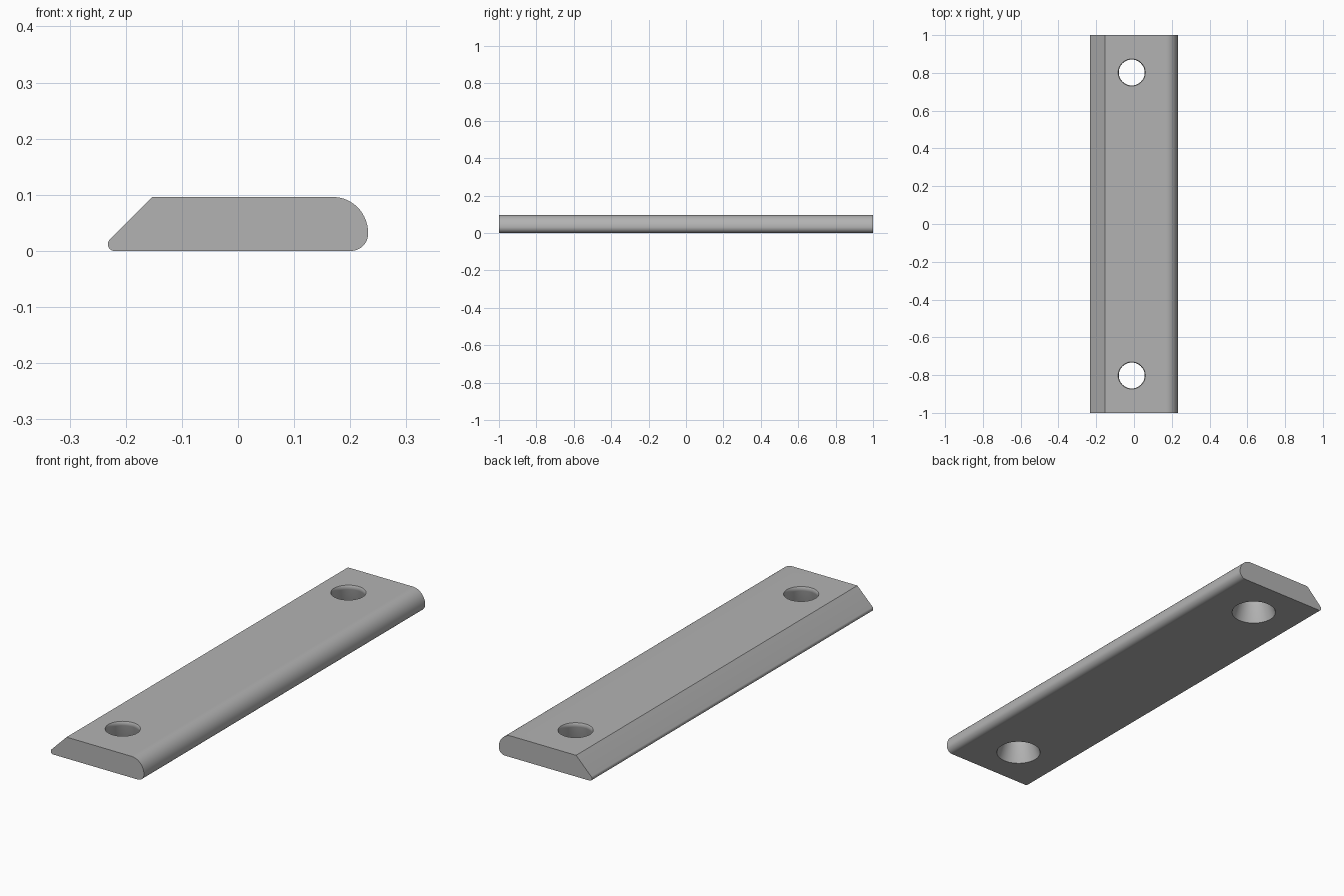
import bpy, bmesh, math

if "Cube" in bpy.data.objects:
    bpy.data.objects.remove(bpy.data.objects["Cube"])

LENGTH, TOP = 2.0, 0.096
HOLE_X, HOLE_Y = -0.012, 0.802

grey = bpy.data.materials.new("plain grey")
grey.diffuse_color = (0.45, 0.45, 0.45, 1)
grey.use_nodes = True
grey.node_tree.nodes["Principled BSDF"].inputs["Base Color"].default_value = grey.diffuse_color


def arc(cx, cz, r, a0, a1, n, rz=None):
    """Points along an arc, angles in degrees."""
    rz = rz or r
    angles = [math.radians(a0 + (a1 - a0) * i / n) for i in range(n + 1)]
    return [(cx + r * math.cos(a), cz + rz * math.sin(a)) for a in angles]


# Bar cross-section: round nose on the right, chamfer with a small round tip on the left
profile = arc(0.201, 0.031, 0.031, -90, 0, 12)
profile += arc(0.17, 0.031, 0.062, 0, 90, 20, TOP - 0.031)[1:]
profile += [(-0.153, TOP)]
profile += arc(-0.22, 0.012, 0.012, 135, 270, 10)

bm = bmesh.new()
face = bm.faces.new([bm.verts.new((x, -LENGTH / 2, z)) for x, z in profile])
ext = bmesh.ops.extrude_face_region(bm, geom=[face])
bmesh.ops.translate(bm, vec=(0, LENGTH, 0),
                    verts=[v for v in ext["geom"] if isinstance(v, bmesh.types.BMVert)])
bmesh.ops.recalc_face_normals(bm, faces=bm.faces)
mesh = bpy.data.meshes.new("bar")
bm.to_mesh(mesh)
bm.free()
bar = bpy.data.objects.new("bar", mesh)
bpy.context.collection.objects.link(bar)
mesh.materials.append(grey)

# Screw holes: wide at the underside, narrowing to a softly rounded upper lip
rings = [(0.0975, -0.01), (0.095, 0.0), (0.069, 0.078), (0.0685, 0.083),
         (0.069, 0.088), (0.070, 0.092), (0.072, TOP), (0.072, TOP + 0.02)]
SEG = 48


def hole_cutter(y):
    bm = bmesh.new()
    loops = [[bm.verts.new((HOLE_X + r * math.cos(2 * math.pi * i / SEG),
                            y + r * math.sin(2 * math.pi * i / SEG), z))
              for i in range(SEG)] for r, z in rings]
    for lo, hi in zip(loops, loops[1:]):
        for i in range(SEG):
            j = (i + 1) % SEG
            bm.faces.new((lo[i], lo[j], hi[j], hi[i]))
    bm.faces.new(loops[0][::-1])
    bm.faces.new(loops[-1])
    me = bpy.data.meshes.new("hole_cutter")
    bm.to_mesh(me)
    bm.free()
    me.materials.append(grey)
    ob = bpy.data.objects.new("hole_cutter", me)
    bpy.context.collection.objects.link(ob)
    ob.hide_render = True
    return ob


bpy.context.view_layer.objects.active = bar
bar.select_set(True)
for y in (-HOLE_Y, HOLE_Y):
    cutter = hole_cutter(y)
    mod = bar.modifiers.new("screw_hole", "BOOLEAN")
    mod.operation, mod.solver, mod.object = "DIFFERENCE", "EXACT", cutter
    bpy.ops.object.modifier_apply(modifier=mod.name)
    bpy.data.objects.remove(cutter)

bpy.ops.object.shade_smooth_by_angle(angle=math.radians(30))
